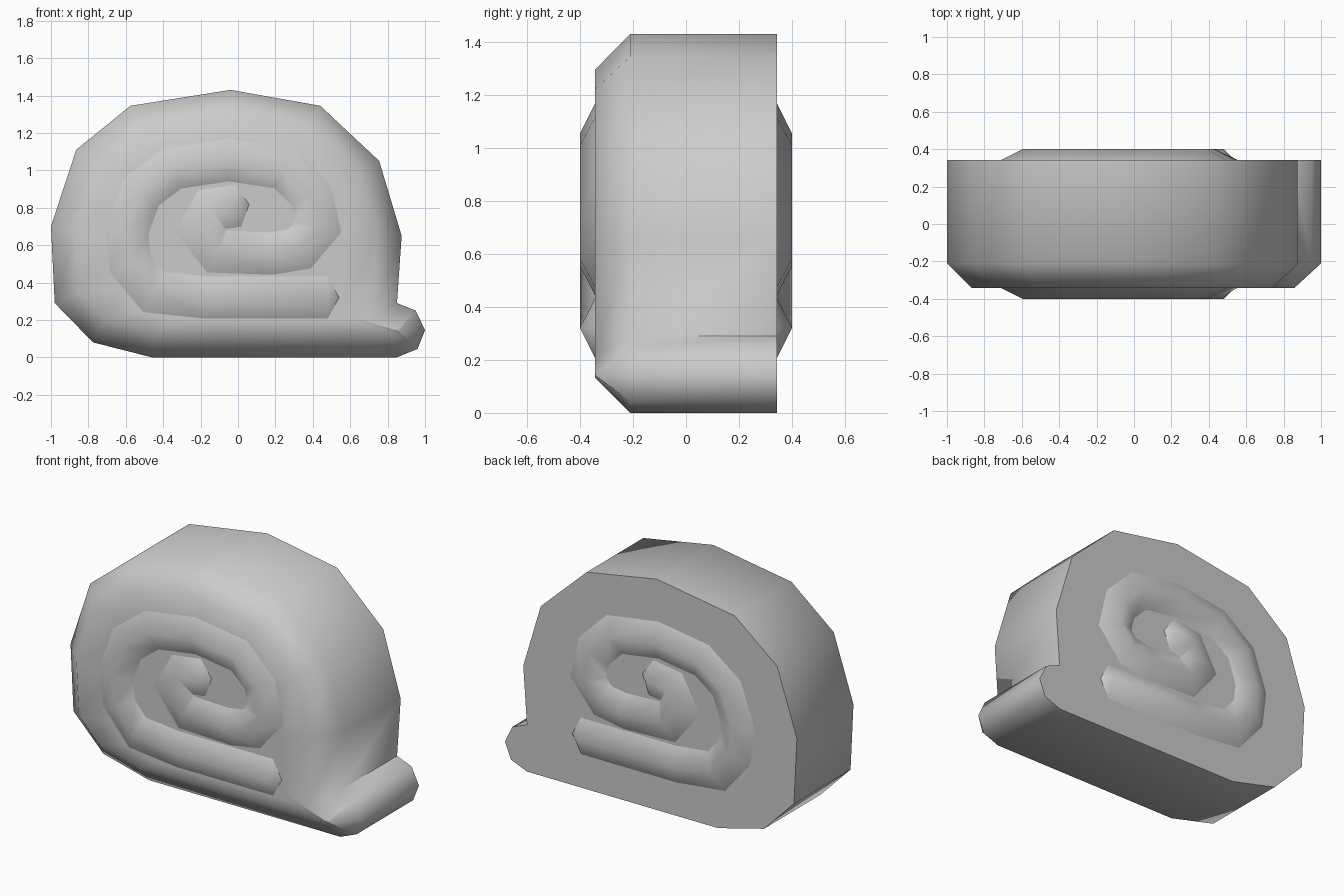
import bpy
import bmesh
import math
from mathutils import Vector

default_cube = bpy.data.objects.get("Cube")
if default_cube:
    bpy.data.objects.remove(default_cube, do_unlink=True)

FRONT, BACK, BEVEL, CREST = -0.343, 0.343, 0.132, -0.4

grey = bpy.data.materials.new("plain_grey")
grey.use_nodes = True
grey.diffuse_color = (0.6, 0.6, 0.6, 1)
grey.node_tree.nodes["Principled BSDF"].inputs["Base Color"].default_value = grey.diffuse_color


def finish(bm, name, angle):
    """Turn a bmesh into a shaded object."""
    mesh = bpy.data.meshes.new(name)
    bm.to_mesh(mesh)
    bm.free()
    mesh.materials.append(grey)
    obj = bpy.data.objects.new(name, mesh)
    bpy.context.collection.objects.link(obj)
    bpy.ops.object.select_all(action='DESELECT')
    obj.select_set(True)
    bpy.context.view_layer.objects.active = obj
    bpy.ops.object.shade_smooth_by_angle(angle=math.radians(angle))
    return obj


def miter(before, point, after):
    """Sideways step at a path corner that keeps both edges parallel."""
    sides = []
    for a, b in ((before, point), (point, after)):
        if (b - a).length > 0:
            d = (b - a).normalized()
            sides.append(Vector((-d.y, d.x)))
    n1, n2 = sides[0], sides[-1]
    return (n1 + n2) / (1 + n1.dot(n2))


def ring(bm, points, y):
    return [bm.verts.new((p.x, y, p.y)) for p in points]


def bridge(bm, first, second):
    for i in range(len(first)):
        j = (i + 1) % len(first)
        bm.faces.new((first[i], first[j], second[j], second[i]))


# Rolled body with its loose tongue, clockwise from the top
outline = [Vector(p) for p in (
    (-0.04, 1.43), (0.44, 1.345), (0.755, 1.05), (0.875, 0.65), (0.85, 0.29),
    (0.95, 0.25), (1, 0.145), (0.96, 0.045), (0.85, 0), (-0.46, 0),
    (-0.775, 0.08), (-0.98, 0.29), (-1, 0.7), (-0.865, 1.11), (-0.575, 1.345))]
count = len(outline)
inset = [p - BEVEL * miter(outline[i - 1], p, outline[(i + 1) % count])
         for i, p in enumerate(outline)]
focus = Vector((0, 0.4))
inner = [focus + (p - focus) * 0.75 for p in inset]

bm = bmesh.new()
loops = [ring(bm, outline, BACK), ring(bm, outline, FRONT + BEVEL),
         ring(bm, inset, FRONT), ring(bm, inner, FRONT)]
for first, second in zip(loops, loops[1:]):
    bridge(bm, first, second)
bm.faces.new(loops[0])
bm.faces.new(loops[-1])
bmesh.ops.recalc_face_normals(bm, faces=bm.faces)
finish(bm, "rolled_body", 60)

# Raised spiral ridge, from its outer end to the middle
path = [Vector(p) for p in (
    (0.48, 0.32), (-0.17, 0.32), (-0.45, 0.35), (-0.575, 0.5), (-0.595, 0.67),
    (-0.52, 0.88), (-0.35, 1.01), (-0.05, 1.055), (0.25, 1.01), (0.39, 0.87),
    (0.43, 0.7), (0.33, 0.58), (0.18, 0.555), (-0.11, 0.565), (-0.2, 0.68),
    (-0.14, 0.79), (0, 0.81))]
HALF = 0.113
bm = bmesh.new()
rows = []
for i, p in enumerate(path):
    side = HALF * miter(path[max(i - 1, 0)], p, path[min(i + 1, len(path) - 1)])
    rows.append([bm.verts.new((q.x, y, q.y)) for q, y in
                 ((p + side, FRONT), (p, CREST), (p - side, FRONT))])
for a, b in zip(rows, rows[1:]):
    bm.faces.new((a[0], a[1], b[1], b[0]))
    bm.faces.new((a[1], a[2], b[2], b[1]))

# Pointed ends of the ridge
for row, end, nearby in ((rows[0], path[0], path[1]), (rows[-1], path[-1], path[-2])):
    q = end + (end - nearby).normalized() * 0.06
    tip = bm.verts.new((q.x, FRONT, q.y))
    bm.faces.new((row[0], row[1], tip))
    bm.faces.new((row[1], row[2], tip))
bm.normal_update()
for face in bm.faces:
    if face.normal.y > 0:
        face.normal_flip()
ridge = finish(bm, "spiral_ridge", 70)
mirror = ridge.modifiers.new("both_sides", 'MIRROR')
mirror.use_axis = (False, True, False)
mirror.use_mirror_merge = False
